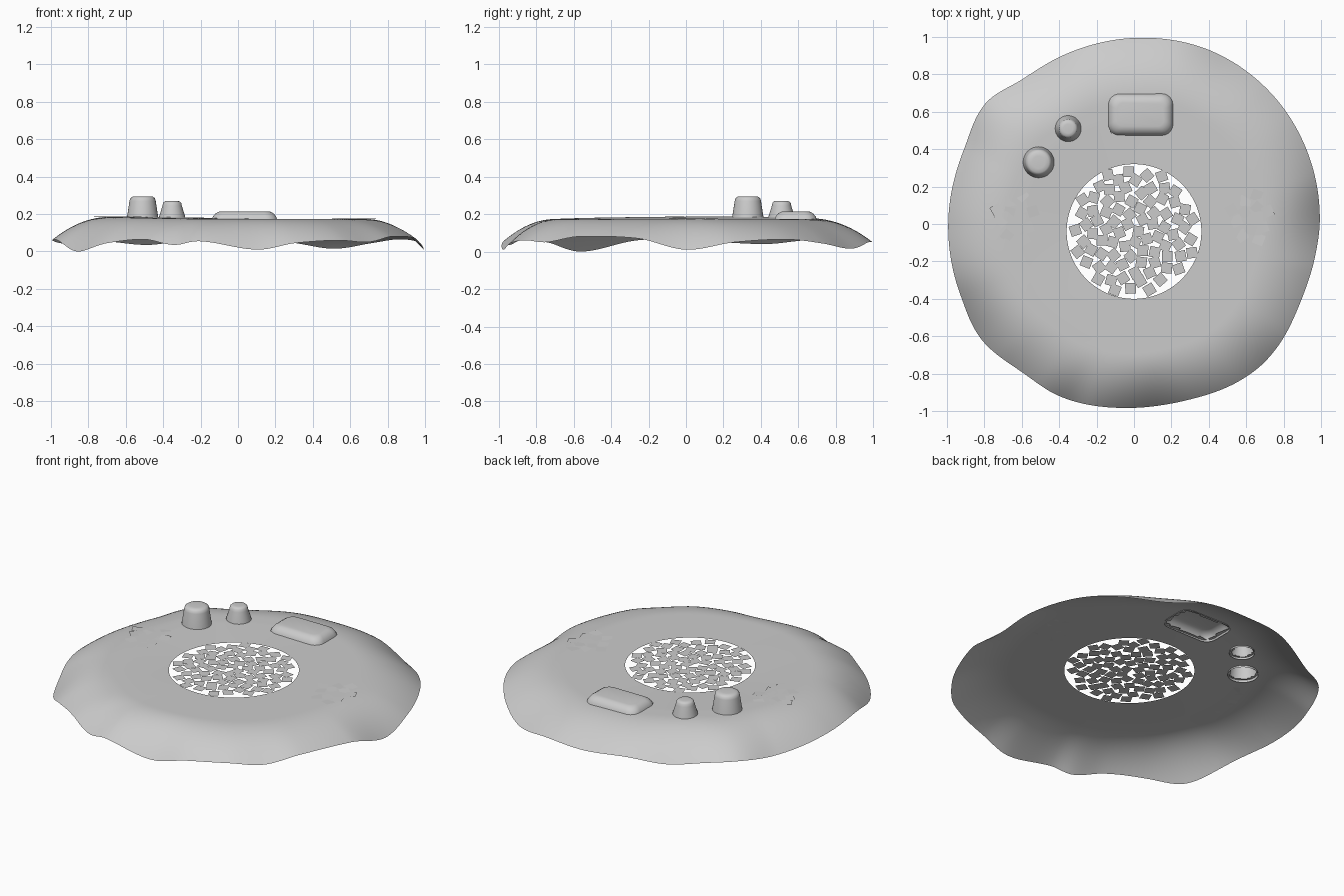
import bpy, bmesh, math, random
from mathutils import Vector

if "Cube" in bpy.data.objects:
    bpy.data.objects.remove(bpy.data.objects["Cube"])
random.seed(4)

grey = bpy.data.materials.new("stone_grey")
grey.diffuse_color = (0.6, 0.6, 0.6, 1)
grey.use_nodes = True
grey.node_tree.nodes["Principled BSDF"].inputs["Base Color"].default_value = grey.diffuse_color

# Rim outline: angle -> radius, and angle -> height
RIM_R = [(0, 1.0), (20, 1.01), (43, 1.02), (67, 1.02), (92, 1.0), (114, .985), (128, .985), (141, 1.03),
         (156, 1.0), (179, 1.0), (203, 1.01), (217, 1.03), (233, 1.0), (247, 1.01), (270, .99),
         (286, .99), (306, 1.02), (317, 1.02), (335, .99), (349, .99)]
RIM_Z = [(0, .01), (15, .05), (32, .065), (45, .045), (60, .015), (75, .05), (90, .05), (105, .06), (120, .035),
         (140, .06), (155, .04), (180, .06), (195, .06), (213, .0), (226, .045), (240, .065),
         (250, .035), (258, .055), (276, .01), (288, .045), (302, .06), (313, .05), (325, .08), (345, .07)]


def periodic(table, deg):
    """Catmull-Rom interpolation round the circle."""
    n = len(table)
    deg %= 360
    i = max(k for k in range(n) if table[k][0] <= deg)
    a0 = table[i][0]
    a1 = table[(i + 1) % n][0] + (360 if i == n - 1 else 0)
    t = (deg - a0) / (a1 - a0)
    p = [table[(i + k) % n][1] for k in (-1, 0, 1, 2)]
    return p[1] + .5 * t * (p[2] - p[0] + t * (2*p[0] - 5*p[1] + 4*p[2] - p[3]
                                              + t * (3*(p[1] - p[2]) + p[3] - p[0])))


def surface(s, deg):
    rim = max(0, periodic(RIM_Z, deg))
    flat = .174 + .012 * max(0, math.cos(math.radians(deg - 165))) * min(1, (s - .36) / .25)
    if s < .68:
        return flat
    u = (s - .68) / .32
    return rim + (flat - rim) * (1 - u ** 2.1)


def finish(name, bm, smooth=True):
    me = bpy.data.meshes.new(name)
    bm.to_mesh(me)
    bm.free()
    ob = bpy.data.objects.new(name, me)
    bpy.context.collection.objects.link(ob)
    me.materials.append(grey)
    if smooth:
        bpy.context.view_layer.objects.active = ob
        ob.select_set(True)
        bpy.ops.object.shade_smooth_by_angle(angle=math.radians(50))
        ob.select_set(False)
    return ob


def loft(bm, rings, cap=True):
    loops = [[bm.verts.new(p) for p in r] for r in rings]
    for a, b in zip(loops, loops[1:]):
        for i in range(len(a)):
            j = (i + 1) % len(a)
            bm.faces.new((a[i], a[j], b[j], b[i]))
    if cap:
        bm.faces.new(loops[-1])


STUMPS = [("large_stump", -.51, .33, .085, .068, .295), ("small_stump", -.352, .51, .071, .05, .27)]
SLAB = (.035, .585, .175, .113)


def under_feature(x, y):
    if any(math.hypot(x - sx, y - sy) < r - .004 for _, sx, sy, r, _, _ in STUMPS):
        return True
    return abs(x - SLAB[0]) < SLAB[2] - .012 and abs(y - SLAB[1]) < SLAB[3] - .012


# Wavy shell with an open middle, hollow below the raised features
bm = bmesh.new()
N, M = 240, 44
rings = []
for k in range(M + 1):
    t = k / M
    ring = []
    for i in range(N):
        deg = 360 * i / N
        a = math.radians(deg)
        c, sn = math.cos(a), math.sin(a)
        inner = Vector((.36 * c, -.04 + .36 * sn))
        r = periodic(RIM_R, deg) * .993
        p = inner.lerp(Vector((r * c, r * sn)), t)
        s = .36 + .64 * t
        ring.append((p.x, p.y, surface(s, deg)))
    rings.append(ring)
loft(bm, rings[::-1], cap=False)
bmesh.ops.delete(bm, geom=[f for f in bm.faces if all(under_feature(v.co.x, v.co.y) for v in f.verts)],
                 context='FACES')
bmesh.ops.reverse_faces(bm, faces=[f for f in bm.faces if f.normal.z < 0])
bm.normal_update()
if sum(f.normal.z for f in bm.faces) < 0:
    bmesh.ops.reverse_faces(bm, faces=bm.faces[:])
finish("wavy_ground_shell", bm)

# Stumps: tapered, rounded tops, open below
for name, x, y, r0, r1, top in STUMPS:
    bm = bmesh.new()
    prof = [(r0, .172), (r0 * .97, .19), (r1 * 1.03, top - .025), (r1 * .97, top - .01),
            (r1 * .8, top - .002), (r1 * .5, top)]
    loft(bm, [[(x + r * math.cos(i * math.tau / 32), y + r * math.sin(i * math.tau / 32), z)
               for i in range(32)] for r, z in prof])
    finish(name, bm)


# Low rounded slab
def rounded_rect(hx, hy, r, z):
    pts = []
    for q, (sx, sy) in enumerate([(1, 1), (-1, 1), (-1, -1), (1, -1)]):
        for k in range(7):
            a = math.pi / 2 * (q + k / 6)
            pts.append((SLAB[0] + sx * (hx - r) + r * math.cos(a),
                        SLAB[1] + sy * (hy - r) + r * math.sin(a), z))
    return pts


bm = bmesh.new()
loft(bm, [rounded_rect(SLAB[2] - d, SLAB[3] - d, .06 - d * .5, z)
          for d, z in [(0, .168), (.005, .185), (.018, .202), (.035, .212), (.05, .215)]])
finish("rounded_slab", bm)


# Scattered square tiles
def add_tile(bm, x, y, z, side, tilt=0.0):
    a = random.uniform(0, math.pi / 2)
    tx, ty = random.uniform(-tilt, tilt), random.uniform(-tilt, tilt)
    h = side / math.sqrt(2)
    vs = []
    for k in range(4):
        dx, dy = h * math.cos(a + k * math.pi / 2), h * math.sin(a + k * math.pi / 2)
        vs.append(bm.verts.new((x + dx, y + dy, z + tx * dx + ty * dy)))
    bm.faces.new(vs)


bm = bmesh.new()
COUNT = 84
for n in range(COUNT):
    r = .335 * math.sqrt((n + .5) / COUNT)
    a = n * math.pi * (3 - math.sqrt(5))
    add_tile(bm, r * math.cos(a) + random.uniform(-.006, .006),
             -.035 + r * math.sin(a) + random.uniform(-.006, .006), .174, .057)
finish("centre_tiles", bm, smooth=False)

# Two patches of tiles lying almost flush on the shell
for name, cx, z in (("left_tiles", -.635, .186), ("right_tiles", .62, .175)):
    bm = bmesh.new()
    for n in range(12):
        r = .12 * math.sqrt((n + .5) / 12)
        a = n * 2.4
        add_tile(bm, cx + r * math.cos(a), .03 + r * math.sin(a) * 1.1, z, .057, .05)
    finish(name, bm, smooth=False)
